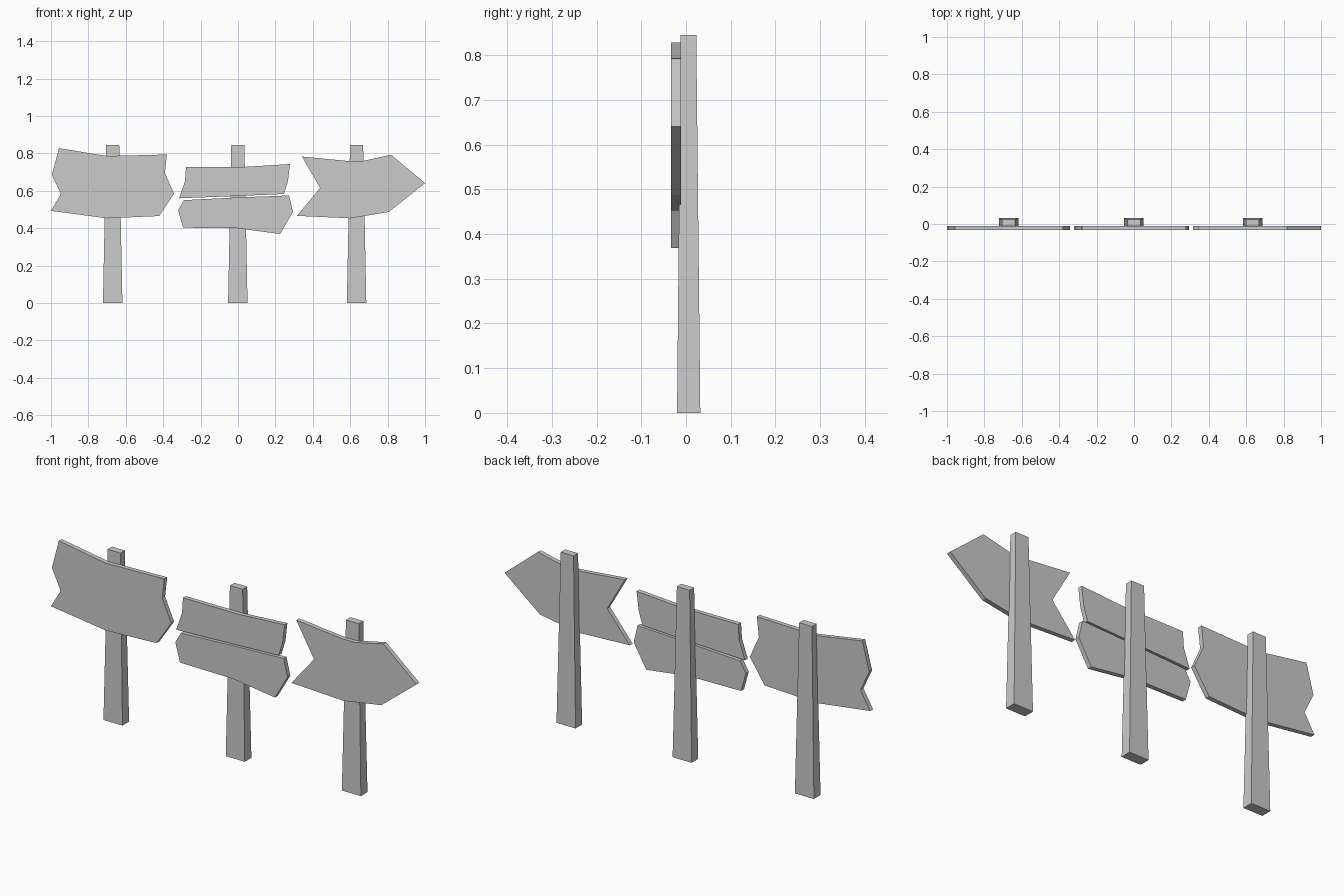
import bpy, bmesh

if "Cube" in bpy.data.objects:
    bpy.data.objects.remove(bpy.data.objects["Cube"])

BOARD_FRONT, BOARD_BACK = -0.033, -0.011


def loft(name, ring_a, ring_b):
    """Closed solid joining two matching outlines."""
    bm = bmesh.new()
    a = [bm.verts.new(p) for p in ring_a]
    b = [bm.verts.new(p) for p in ring_b]
    bm.faces.new(a)
    bm.faces.new(b[::-1])
    n = len(a)
    for i in range(n):
        j = (i + 1) % n
        bm.faces.new((a[i], b[i], b[j], a[j]))
    bmesh.ops.recalc_face_normals(bm, faces=bm.faces)
    mesh = bpy.data.meshes.new(name)
    bm.to_mesh(mesh)
    bm.free()
    obj = bpy.data.objects.new(name, mesh)
    bpy.context.collection.objects.link(obj)
    return obj


def rect(x, half, y0, y1, z):
    return [(x - half, y0, z), (x + half, y0, z), (x + half, y1, z), (x - half, y1, z)]


def board(name, outline):
    loft(name, [(x, BOARD_FRONT, z) for x, z in outline],
         [(x, BOARD_BACK, z) for x, z in outline])


# Tapered square posts
for side, x in (("left", -0.67), ("middle", -0.001), ("right", 0.634)):
    loft(side + "_post", rect(x, 0.052, -0.02, 0.032, 0),
         rect(x, 0.035, -0.012, 0.023, 0.845))

# Wide board with a notched left end and blunt point on the right
board("left_board", [
    (-0.957, 0.828), (-0.70, 0.786), (-0.38, 0.794), (-0.391, 0.695), (-0.342, 0.585),
    (-0.422, 0.465), (-0.70, 0.453), (-1.0, 0.493), (-0.947, 0.583), (-0.995, 0.685)])

# Pair of narrow planks
board("upper_plank", [
    (-0.278, 0.728), (0.037, 0.728), (0.278, 0.743), (0.267, 0.652), (0.246, 0.583),
    (0.04, 0.574), (-0.315, 0.56), (-0.283, 0.652)])
board("lower_plank", [
    (-0.289, 0.55), (0.01, 0.565), (0.273, 0.575), (0.294, 0.487), (0.225, 0.369),
    (-0.005, 0.40), (-0.294, 0.403), (-0.32, 0.497)])

# Arrow board pointing right with a swallow tail
board("arrow_board", [
    (0.342, 0.783), (0.60, 0.758), (0.665, 0.759), (0.818, 0.793), (1.0, 0.641),
    (0.807, 0.487), (0.60, 0.453), (0.315, 0.466), (0.439, 0.615)])
